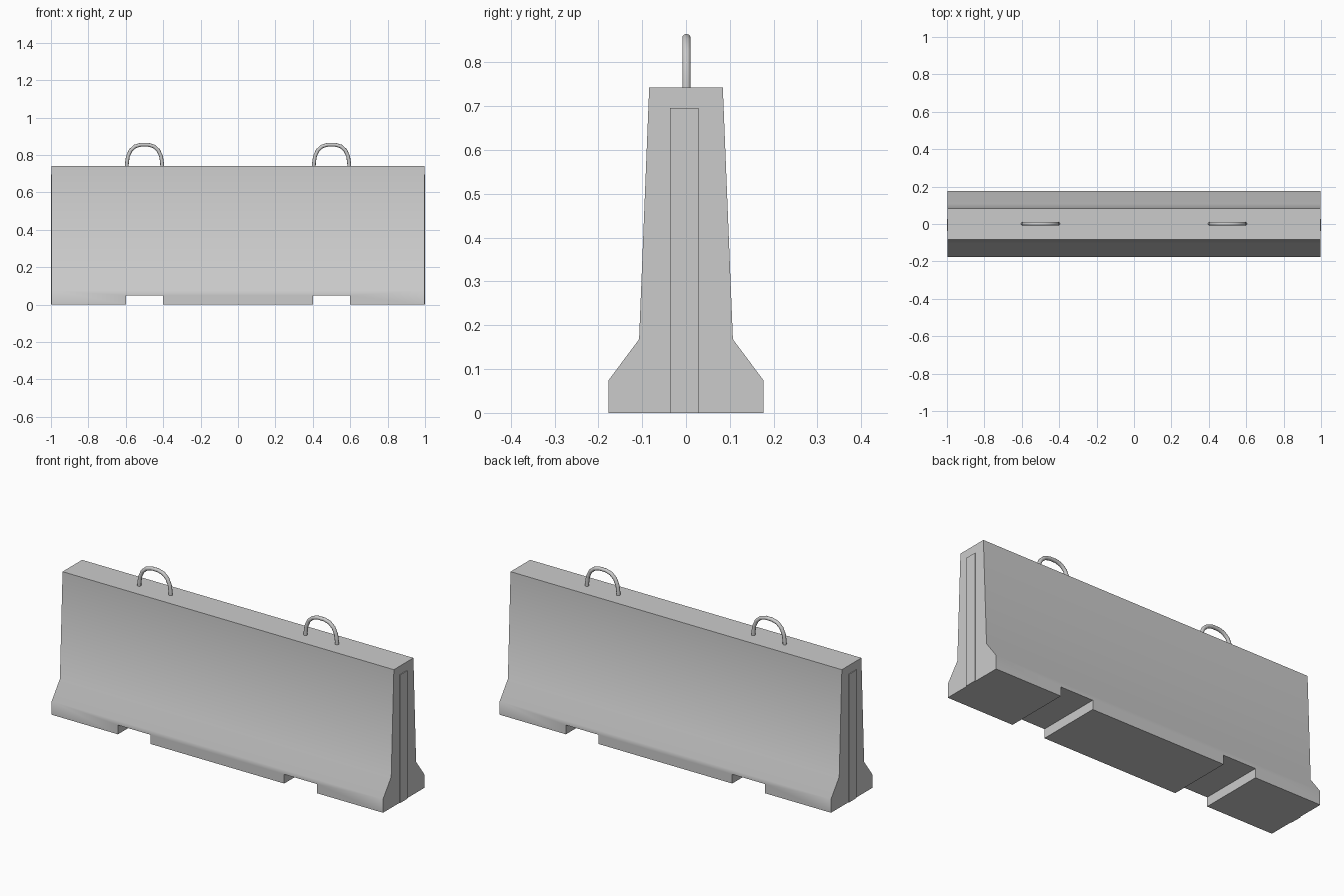
import bpy, bmesh, math

if "Cube" in bpy.data.objects:
    bpy.data.objects.remove(bpy.data.objects["Cube"])

HALF = 0.996  # half length of the concrete body


def finish(obj, angle):
    bpy.ops.object.select_all(action='DESELECT')
    obj.select_set(True)
    bpy.context.view_layer.objects.active = obj
    bpy.ops.object.shade_smooth_by_angle(angle=math.radians(angle))


def link(name, bm):
    bmesh.ops.recalc_face_normals(bm, faces=bm.faces)
    mesh = bpy.data.meshes.new(name)
    bm.to_mesh(mesh)
    bm.free()
    obj = bpy.data.objects.new(name, mesh)
    bpy.context.collection.objects.link(obj)
    return obj


def box(name, lo, hi):
    bm = bmesh.new()
    bmesh.ops.create_cube(bm, size=1)
    for v in bm.verts:
        v.co = [(a + b) / 2 + c * (b - a) for a, b, c in zip(lo, hi, v.co)]
    return link(name, bm)


# Concrete body: flared cross-section extruded along x
half = [(0.177, 0), (0.177, 0.074), (0.107, 0.168), (0.084, 0.742)]
profile = half + [(-y, z) for y, z in reversed(half)]
bm = bmesh.new()
face = bm.faces.new([bm.verts.new((-HALF, y, z)) for y, z in profile])
ext = bmesh.ops.extrude_face_region(bm, geom=[face])
for v in ext['geom']:
    if isinstance(v, bmesh.types.BMVert):
        v.co.x = HALF
body = link("barrier_body", bm)

# Forklift notches cut through the base
for s in (-1, 1):
    cutter = box("notch_cutter", (s * 0.5 - 0.098, -0.3, -0.1), (s * 0.5 + 0.098, 0.3, 0.05))
    mod = body.modifiers.new("notch", 'BOOLEAN')
    mod.operation = 'DIFFERENCE'
    mod.solver = 'EXACT'
    mod.object = cutter
    bpy.context.view_layer.objects.active = body
    bpy.ops.object.modifier_apply(modifier=mod.name)
    bpy.data.objects.remove(cutter)
finish(body, 40)

# Thin vertical joint strips on both ends
for side, s in (("left", -1), ("right", 1)):
    x0, x1 = sorted((s * 0.985, s * 1.0))
    box(side + "_joint_strip", (x0, -0.037, 0), (x1, 0.028, 0.696))

# Lifting loops: bent round bar swept along an arch
quarter = [(-0.095, 0.725), (-0.094, 0.755), (-0.089, 0.792), (-0.074, 0.825), (-0.05, 0.846), (-0.02, 0.855)]
arch = quarter + [(-x, z) for x, z in reversed(quarter)]
SIDES, R = 10, 0.010
for side, s in (("left", -1), ("right", 1)):
    bm = bmesh.new()
    rings = []
    for i, (x, z) in enumerate(arch):
        a, b = arch[max(i - 1, 0)], arch[min(i + 1, len(arch) - 1)]
        tx, tz = b[0] - a[0], b[1] - a[1]
        n = math.hypot(tx, tz)
        ring = []
        for k in range(SIDES):
            t = 2 * math.pi * k / SIDES
            c, d = R * math.cos(t), R * math.sin(t)
            ring.append(bm.verts.new((s * 0.5 + x - c * tz / n, 0.001 + d, z + c * tx / n)))
        rings.append(ring)
    for p, q in zip(rings, rings[1:]):
        for k in range(SIDES):
            m = (k + 1) % SIDES
            bm.faces.new((p[k], p[m], q[m], q[k]))
    bm.faces.new(rings[0])
    bm.faces.new(rings[-1])
    finish(link(side + "_lifting_loop", bm), 50)
